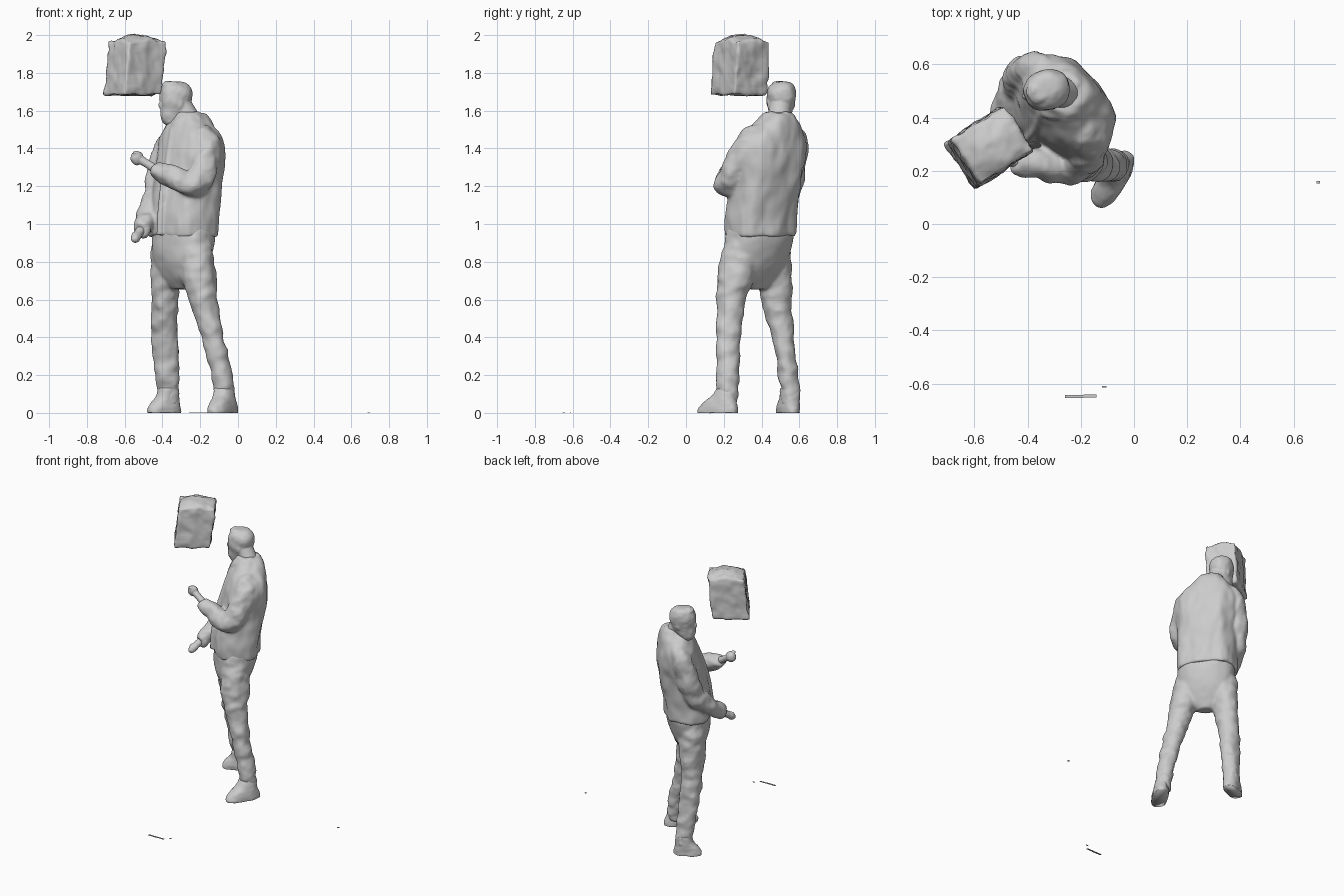
import bpy, bmesh, math
from mathutils import Vector, Matrix, noise

if "Cube" in bpy.data.objects:
    bpy.data.objects.remove(bpy.data.objects["Cube"])


def finish(bm, name, amp=0.0, freq=9.0, stretch=1.0):
    """Roughen along the normals, then make a smooth-shaded object."""
    bmesh.ops.recalc_face_normals(bm, faces=bm.faces)
    bm.normal_update()
    if amp:
        moves = []
        for v in bm.verts:
            p = Vector((v.co.x, v.co.y, v.co.z * stretch)) * freq
            n = noise.noise(p) + 0.5 * noise.noise(p * 2.7)
            moves.append(v.normal * n * amp)
        for v, m in zip(bm.verts, moves):
            v.co += m
    me = bpy.data.meshes.new(name)
    bm.to_mesh(me)
    bm.free()
    me.shade_smooth()
    ob = bpy.data.objects.new(name, me)
    bpy.context.collection.objects.link(ob)
    return ob


def fuse(name, parts, voxel=.009, smooth=6):
    """Melt overlapping parts into one skin."""
    bm = bmesh.new()
    for ob in parts:
        bm.from_mesh(ob.data)
        bpy.data.objects.remove(ob)
    ob = finish(bm, name)
    m = ob.modifiers.new("Remesh", 'REMESH')
    m.mode, m.voxel_size, m.use_smooth_shade = 'VOXEL', voxel, True
    s = ob.modifiers.new("Smooth", 'SMOOTH')
    s.factor, s.iterations = .5, smooth
    return ob


def resample(keys, steps):
    """Catmull-Rom interpolation of tuples."""
    out = []
    k = [keys[0]] + list(keys) + [keys[-1]]
    for i in range(1, len(k) - 2):
        for s in range(steps):
            t = s / steps
            out.append([0.5 * (2 * b + (c - a) * t + (2 * a - 5 * b + 4 * c - d) * t * t
                               + (3 * b - a - 3 * c + d) * t ** 3)
                        for a, b, c, d in zip(k[i - 1], k[i], k[i + 1], k[i + 2])])
    out.append(list(keys[-1]))
    return out


def skin(name, rings, **kw):
    bm = bmesh.new()
    loops = [[bm.verts.new(p) for p in r] for r in rings]
    n = len(loops[0])
    for a, b in zip(loops, loops[1:]):
        for i in range(n):
            bm.faces.new((a[i], a[(i + 1) % n], b[(i + 1) % n], b[i]))
    bm.faces.new(loops[0])
    bm.faces.new(loops[-1])
    return finish(bm, name, **kw)


def loft(name, keys, angle=0, power=2.0, steps=5, n=40, **kw):
    """Horizontal ovals: (z, x, y, half length, half width), turned by angle."""
    rot = Matrix.Rotation(math.radians(angle), 3, 'Z')
    rings = []
    for z, x, y, a, b in resample(keys, steps):
        ring = []
        for i in range(n):
            c, s = math.cos(2 * math.pi * i / n), math.sin(2 * math.pi * i / n)
            p = Vector((math.copysign(abs(c) ** (2 / power), c) * a,
                        math.copysign(abs(s) ** (2 / power), s) * b, 0))
            ring.append(Vector((x, y, z)) + rot @ p)
        rings.append(ring)
    return skin(name, rings, **kw)


def tube(name, keys, steps=6, n=28, **kw):
    """Round tube along a path: (x, y, z, radius)."""
    pts = resample(keys, steps)
    rings = []
    side = None
    for i, p in enumerate(pts):
        d = Vector(pts[min(i + 1, len(pts) - 1)][:3]) - Vector(pts[max(i - 1, 0)][:3])
        d.normalize()
        side = d.orthogonal() if side is None else side - d * side.dot(d)
        side.normalize()
        up = d.cross(side)
        rings.append([Vector(p[:3]) + (side * math.cos(2 * math.pi * j / n)
                                       + up * math.sin(2 * math.pi * j / n)) * p[3]
                      for j in range(n)])
    return skin(name, rings, **kw)


def blob(name, loc, size, direction=(1, 0, 0), **kw):
    """Ellipsoid whose local x follows direction."""
    bm = bmesh.new()
    bmesh.ops.create_uvsphere(bm, u_segments=20, v_segments=14, radius=1)
    rot = Vector(direction).to_track_quat('X', 'Z').to_matrix().to_4x4()
    bm.transform(Matrix.Translation(loc) @ rot @ Matrix.Diagonal((*size, 1)))
    return finish(bm, name, **kw)


# jacket: body, front edge, collar and sleeves
jacket = [loft("body", [(0.935, -.292, .40, .185, .14), (0.945, -.292, .40, .197, .153),
                        (1.05, -.285, .40, .197, .152), (1.2, -.27, .42, .197, .155),
                        (1.35, -.25, .44, .205, .148), (1.45, -.25, .455, .190, .128),
                        (1.52, -.255, .475, .140, .105), (1.565, -.25, .485, .09, .085),
                        (1.59, -.255, .487, .07, .068)],
               angle=-51, power=2.3, steps=8, n=64, amp=.014, freq=10, stretch=.45)]
jacket.append(tube("front_edge", [(-.345, .42, 1.50, .018), (-.365, .36, 1.36, .018),
                                  (-.395, .32, 1.2, .018), (-.41, .302, 1.05, .018),
                                  (-.415, .302, .94, .018)], n=12))
for sgn in (-1, 1):
    jacket.append(tube("collar", [(-.21, .49 + sgn * .03, 1.58, .022),
                                  (-.26, .49 + sgn * .07, 1.56, .022),
                                  (-.325, .47 + sgn * .055, 1.53, .02),
                                  (-.35, .44, 1.47, .014)], n=12))
jacket.append(tube("left_sleeve", [
    (-.20, .40, 1.50, .035), (-.175, .355, 1.45, .070), (-.175, .30, 1.35, .080),
    (-.205, .235, 1.235, .075), (-.26, .213, 1.213, .066), (-.35, .225, 1.25, .058),
    (-.435, .235, 1.285, .044), (-.45, .237, 1.293, .026)], amp=.014, freq=15))
jacket.append(tube("right_sleeve", [
    (-.32, .55, 1.495, .035), (-.355, .578, 1.45, .058), (-.395, .57, 1.33, .07),
    (-.43, .535, 1.17, .072), (-.465, .46, 1.08, .064), (-.495, .36, 1.0, .052),
    (-.515, .31, .965, .044), (-.52, .30, .96, .026)], amp=.014, freq=15))
fuse("jacket", jacket)

# trousers: hips and two legs
hips = loft("hips", [(.655, -.30, .37, .05, .04), (.72, -.30, .372, .13, .085),
                     (.82, -.295, .38, .175, .128), (.93, -.29, .39, .188, .142),
                     (1.0, -.29, .395, .18, .135)], angle=-51, power=2.3, amp=.006, n=48)
left_leg = loft("left_leg", [
    (.04, -.07, .215, .046, .050), (.1, -.074, .218, .053, .058),
    (.2, -.085, .22, .056, .061), (.4, -.135, .225, .060, .066),
    (.6, -.185, .240, .075, .080), (.72, -.208, .264, .092, .098),
    (.85, -.222, .285, .090, .094), (.97, -.23, .30, .07, .08)],
    steps=9, amp=.012, freq=14, stretch=1.4)
right_leg = loft("right_leg", [
    (.04, -.365, .553, .046, .046), (.1, -.37, .552, .056, .05),
    (.2, -.375, .541, .063, .052), (.4, -.388, .513, .069, .061),
    (.6, -.39, .478, .072, .082), (.72, -.382, .466, .083, .095),
    (.85, -.372, .465, .088, .09), (.97, -.36, .46, .07, .08)],
    steps=9, amp=.012, freq=14, stretch=1.4)
fuse("trousers", [hips, left_leg, right_leg], smooth=8)

# shoes
loft("left_shoe", [(0, -.080, .168, .118, .052), (.02, -.080, .169, .118, .053),
                   (.05, -.078, .178, .100, .051), (.085, -.074, .20, .072, .050),
                   (.13, -.075, .217, .052, .048)], angle=-122, power=2.4, amp=.004, freq=20)
loft("right_shoe", [(0, -.392, .54, .094, .048), (.02, -.391, .54, .093, .049),
                    (.05, -.385, .543, .080, .049), (.085, -.372, .55, .062, .049),
                    (.13, -.37, .552, .052, .048)], angle=-155, power=2.4, amp=.004, freq=20)

# hands with wrists
fuse("left_hand", [
    tube("wrist", [(-.42, .232, 1.28, .026), (-.48, .242, 1.318, .022),
                   (-.525, .25, 1.345, .025)], n=14),
    blob("fist", (-.535, .25, 1.35), (.034, .030, .038), (-1, 0, .4), amp=.004, freq=30),
    blob("thumb", (-.535, .232, 1.375), (.024, .011, .011), (-1, -.3, .3))], .005, 3)
fuse("right_hand", [
    tube("wrist", [(-.51, .32, .97, .027), (-.53, .285, .947, .024),
                   (-.537, .27, .937, .022)], n=14),
    blob("palm", (-.538, .262, .93), (.042, .026, .026), (-.4, -1, -.6), amp=.004, freq=30),
    blob("thumb", (-.545, .262, .95), (.022, .010, .010), (-1, -.6, -.2))], .005, 3)

# head: neck, skull, nose, ears and hair
head = [tube("neck", [(-.255, .488, 1.53, .070), (-.275, .495, 1.58, .060),
                      (-.31, .50, 1.64, .058)], n=24),
        loft("skull", [(1.515, -.355, .495, .018, .02), (1.535, -.352, .495, .045, .042),
                       (1.57, -.345, .497, .066, .055), (1.62, -.332, .50, .080, .066),
                       (1.67, -.328, .503, .090, .075), (1.715, -.328, .505, .084, .071),
                       (1.745, -.335, .506, .056, .050), (1.757, -.34, .508, .014, .014)],
             angle=196, power=2.1, amp=.006, freq=18),
        blob("nose", (-.408, .48, 1.63), (.014, .013, .022), (-1, -.3, 0)),
        blob("hair", (-.36, .50, 1.736), (.045, .05, .022), (-1, -.3, 0), amp=.008, freq=30)]
for x, y in ((-.332, .567), (-.305, .440)):
    head.append(blob("ear", (x, y, 1.635), (.018, .010, .028), (1, .25, 0)))
fuse("head", head, .006, 5)

# floating block: domed top, leaning slightly along its length
bm = bmesh.new()
bmesh.ops.create_cube(bm, size=1)
bmesh.ops.bevel(bm, geom=bm.edges[:], offset=.05, segments=2, affect='EDGES', profile=.6)
bmesh.ops.subdivide_edges(bm, edges=[e for e in bm.edges if e.calc_length() > .5],
                          cuts=14, use_grid_fill=True)
for v in bm.verts:
    x, y, z = v.co
    dome = .035 * max(0, 1 - 3 * (x * x + y * y)) if z > 0 else 0
    v.co = Vector((x * .237 + .035 * z, y * .205 * (1 - .04 * z), z * .285 + dome))
bm.transform(Matrix.Translation((-.545, .288, 1.825)) @ Matrix.Rotation(math.radians(33), 4, 'Z'))
finish(bm, "floating_block", amp=.010, freq=15)

# thin loose scraps on the floor
for x, y, w, d in ((-.225, -.648, .07, .012), (-.165, -.646, .05, .010),
                   (-.112, -.612, .016, .006), (.692, .157, .014, .010)):
    bm = bmesh.new()
    bmesh.ops.create_cube(bm, size=1)
    bm.transform(Matrix.Translation((x, y, .0015)) @ Matrix.Diagonal((w, d, .003, 1)))
    finish(bm, "floor_scrap").data.shade_flat()
